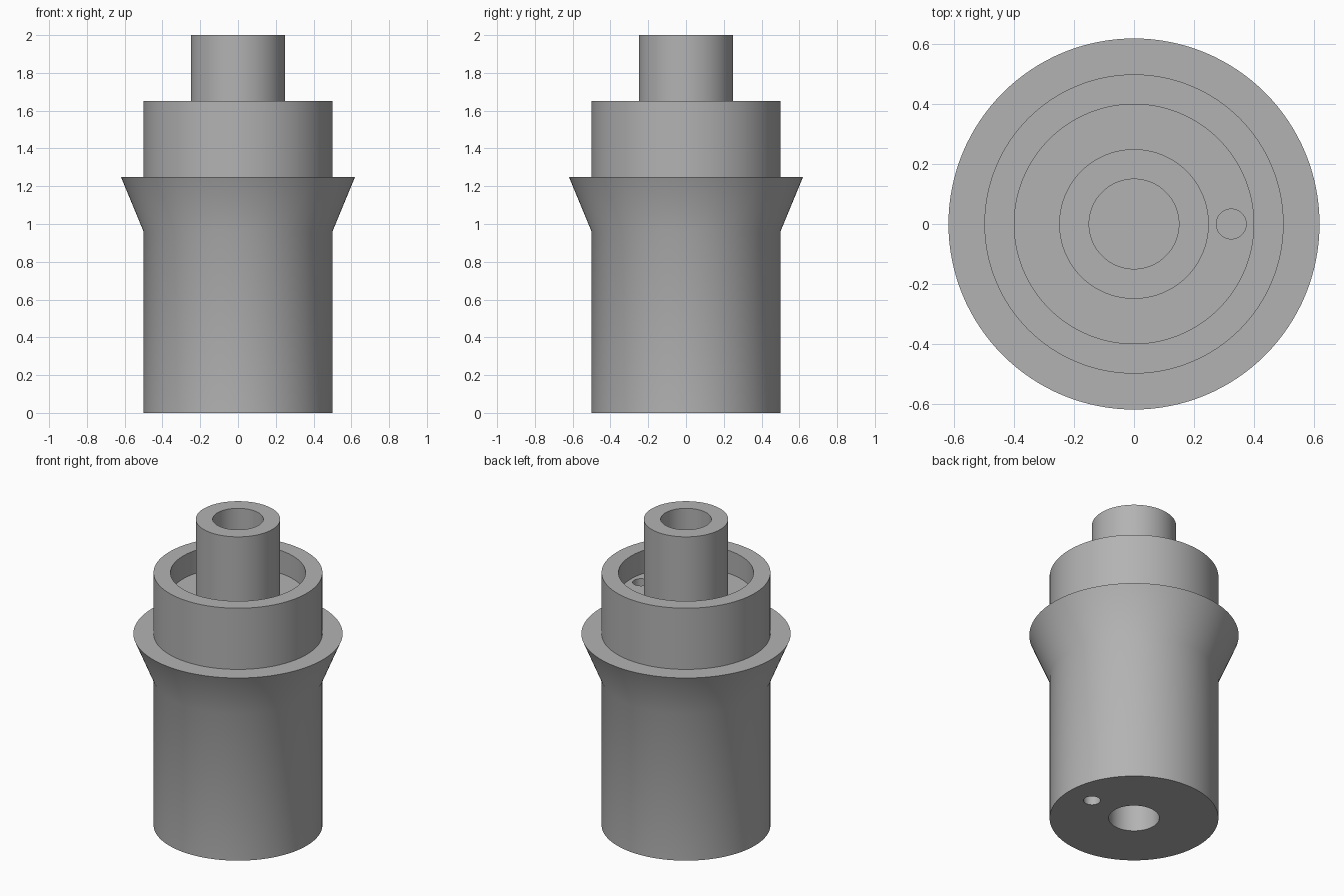
import bpy
import bmesh
import math

SEGMENTS = 128

default = bpy.data.objects.get("Cube")
if default:
    bpy.data.objects.remove(default, do_unlink=True)

grey = bpy.data.materials.new("plain_grey")
grey.use_nodes = True
colour = (0.45, 0.45, 0.45, 1)
grey.diffuse_color = colour
grey.node_tree.nodes["Principled BSDF"].inputs["Base Color"].default_value = colour


def lathe(name, profile):
    """Revolve (radius, height) points about z and cap both ends."""
    bm = bmesh.new()
    rings = []
    for r, z in profile:
        angles = [math.tau * i / SEGMENTS for i in range(SEGMENTS)]
        rings.append([bm.verts.new((r * math.cos(a), r * math.sin(a), z)) for a in angles])
    for low, high in zip(rings, rings[1:]):
        for i in range(SEGMENTS):
            j = (i + 1) % SEGMENTS
            bm.faces.new((low[i], low[j], high[j], high[i]))
    bm.faces.new(rings[0][::-1])
    bm.faces.new(rings[-1])
    bmesh.ops.recalc_face_normals(bm, faces=bm.faces)
    mesh = bpy.data.meshes.new(name)
    bm.to_mesh(mesh)
    bm.free()
    mesh.materials.append(grey)
    obj = bpy.data.objects.new(name, mesh)
    bpy.context.collection.objects.link(obj)
    return obj


# Flanged body with blind bores, a recessed collar and a central spigot
body = lathe("flanged_body", [
    (0.15, 0.5), (0.15, 0),            # lower bore
    (0.5, 0), (0.5, 0.96),             # barrel
    (0.62, 1.25), (0.5, 1.25),         # flared flange
    (0.5, 1.65), (0.4, 1.65),          # collar rim
    (0.4, 1.5), (0.25, 1.5),           # annular recess
    (0.25, 2), (0.15, 2), (0.15, 1.3)  # spigot and upper bore
])

bpy.ops.object.select_all(action="DESELECT")
bpy.context.view_layer.objects.active = body
body.select_set(True)

# Small offset holes in the recess floor and the base
for name, bottom, top in (("upper_hole", 1.2, 1.6), ("lower_hole", -0.1, 0.3)):
    cutter = lathe(name + "_cutter", [(0.05, bottom), (0.05, top)])
    cutter.location.x = 0.325
    cutter.hide_render = True
    bpy.context.view_layer.update()
    cut = body.modifiers.new(name, "BOOLEAN")
    cut.operation = "DIFFERENCE"
    cut.solver = "EXACT"
    cut.object = cutter
    bpy.ops.object.modifier_apply(modifier=cut.name)
    bpy.data.objects.remove(cutter, do_unlink=True)

bpy.ops.object.shade_smooth_by_angle(angle=math.radians(30))
